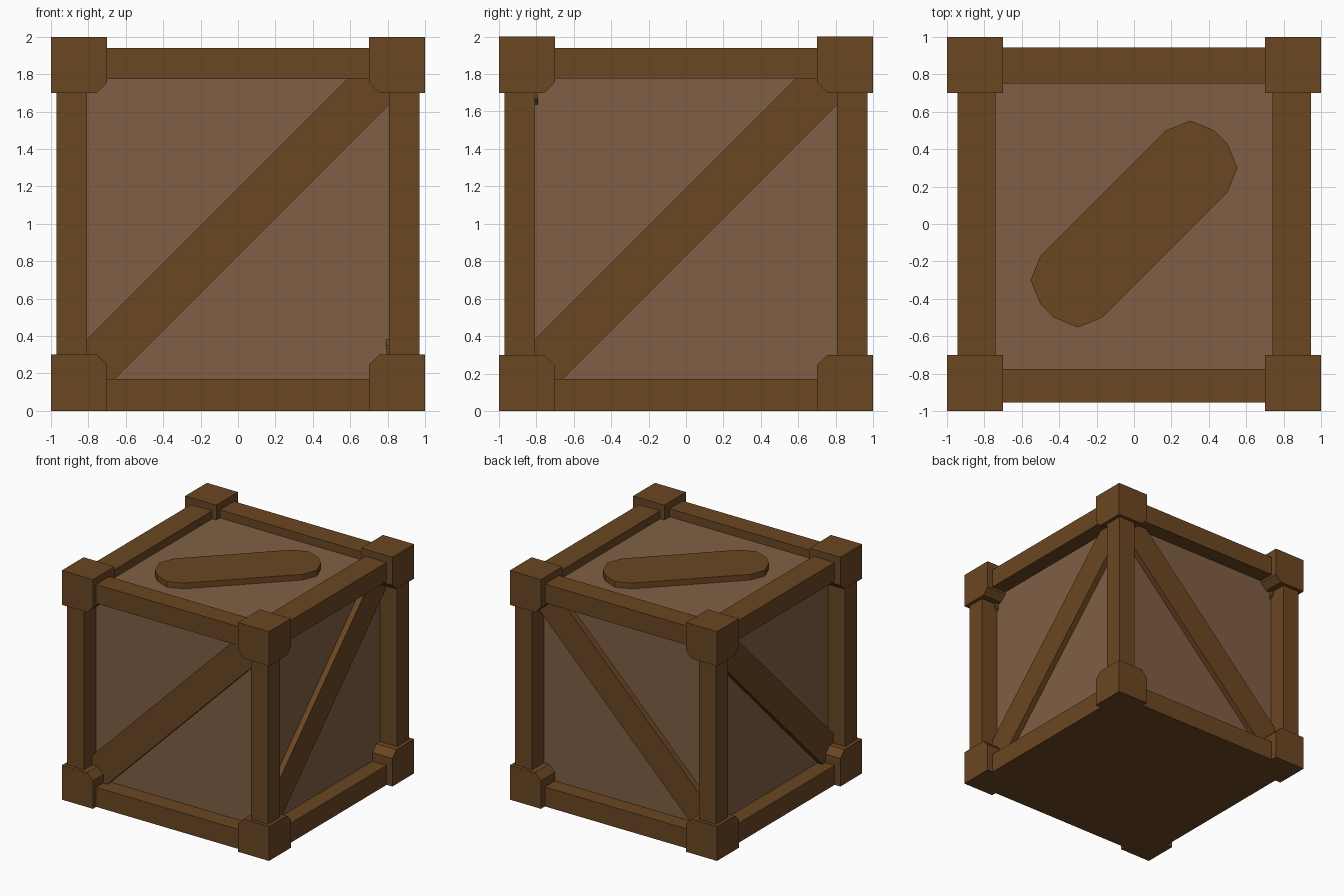
import bpy, bmesh
from mathutils import Vector

old = bpy.data.objects.get("Cube")
if old:
    bpy.data.objects.remove(old)


def material(name, rgb):
    m = bpy.data.materials.new(name)
    m.use_nodes = True
    m.diffuse_color = (*rgb, 1)
    m.node_tree.nodes["Principled BSDF"].inputs["Base Color"].default_value = (*rgb, 1)
    return m


frame_wood = material("frame_wood", (0.147, 0.061, 0.016))
panel_wood = material("panel_wood", (0.216, 0.117, 0.058))


def hull(name, points, mat):
    """Flat-faced convex solid around the given points."""
    bm = bmesh.new()
    verts = [bm.verts.new(p) for p in points]
    res = bmesh.ops.convex_hull(bm, input=verts)
    junk = {g for g in res["geom_interior"] + res["geom_unused"]
            if isinstance(g, bmesh.types.BMVert)}
    bmesh.ops.delete(bm, geom=list(junk), context="VERTS")
    bmesh.ops.dissolve_limit(bm, angle_limit=0.01, verts=bm.verts[:], edges=bm.edges[:])
    bmesh.ops.recalc_face_normals(bm, faces=bm.faces[:])
    mesh = bpy.data.meshes.new(name)
    bm.to_mesh(mesh)
    bm.free()
    mesh.materials.append(mat)
    obj = bpy.data.objects.new(name, mesh)
    bpy.context.collection.objects.link(obj)
    return obj


def box(name, xs, ys, zs, mat=frame_wood):
    return hull(name, [(x, y, z) for x in xs for y in ys for z in zs], mat)


def plank(name, outline, axis, near, far):
    """Extrude a flat outline along an axis."""
    points = []
    for a, b in outline:
        for d in (near, far):
            p = [a, b]
            p.insert(axis, d)
            points.append(Vector(p))
    return hull(name, points, frame_wood)


# Panelled body standing on a solid base whose rim forms the bottom rails
box("body_panels", (-0.808, 0.808), (-0.808, 0.808), (0.1, 1.87), panel_wood)
box("base", (-0.945, 0.945), (-0.955, 0.945), (0, 0.17))

# Top rails
top = (1.775, 1.94)
box("top_front_rail", (-0.72, 0.72), (-0.955, -0.775), top)
box("top_back_rail", (-0.72, 0.72), (0.75, 0.945), top)
for side, s in (("left", 1), ("right", -1)):
    box(f"top_{side}_rail", (s * 0.74, s * 0.945), (-0.72, 0.72), top)

# Posts, and corner blocks whose inward edges are chamfered
for side, sx in (("left", 1), ("right", -1)):
    for end, sy in (("front", -1), ("back", 1)):
        box(f"{end}_{side}_post", (sx * 0.807, sx * 0.97), (sy * 0.807, sy * 0.97), (0.1, 1.8))
        for level, base, up in (("bottom", 0, 1), ("top", 2, -1)):
            points = []
            for height, inner in ((0, 0.7), (0.245, 0.7), (0.3, 0.755)):
                points += [(sx * x, sy * y, base + up * height)
                           for x in (inner, 1) for y in (inner, 1)]
            hull(f"{level}_{end}_{side}_corner", points, frame_wood)

# Diagonal braces on the four sides
brace = [(-0.84, 0.35), (-0.84, 0.13), (-0.7, 0.13),
         (0.84, 1.67), (0.84, 1.82), (0.63, 1.82)]
for name, axis, s in (("front", 1, -1), ("back", 1, 1), ("left", 0, 1), ("right", 0, -1)):
    plank(name + "_brace", brace, axis, s * 0.79, s * 0.857)

# Round-ended board on the lid
half = [(0.17, 0.5), (0.3, 0.553), (0.43, 0.5), (0.5, 0.43), (0.553, 0.3), (0.5, 0.17)]
plank("lid_board", half + [(-a, -b) for a, b in half], 2, 1.85, 1.92)
